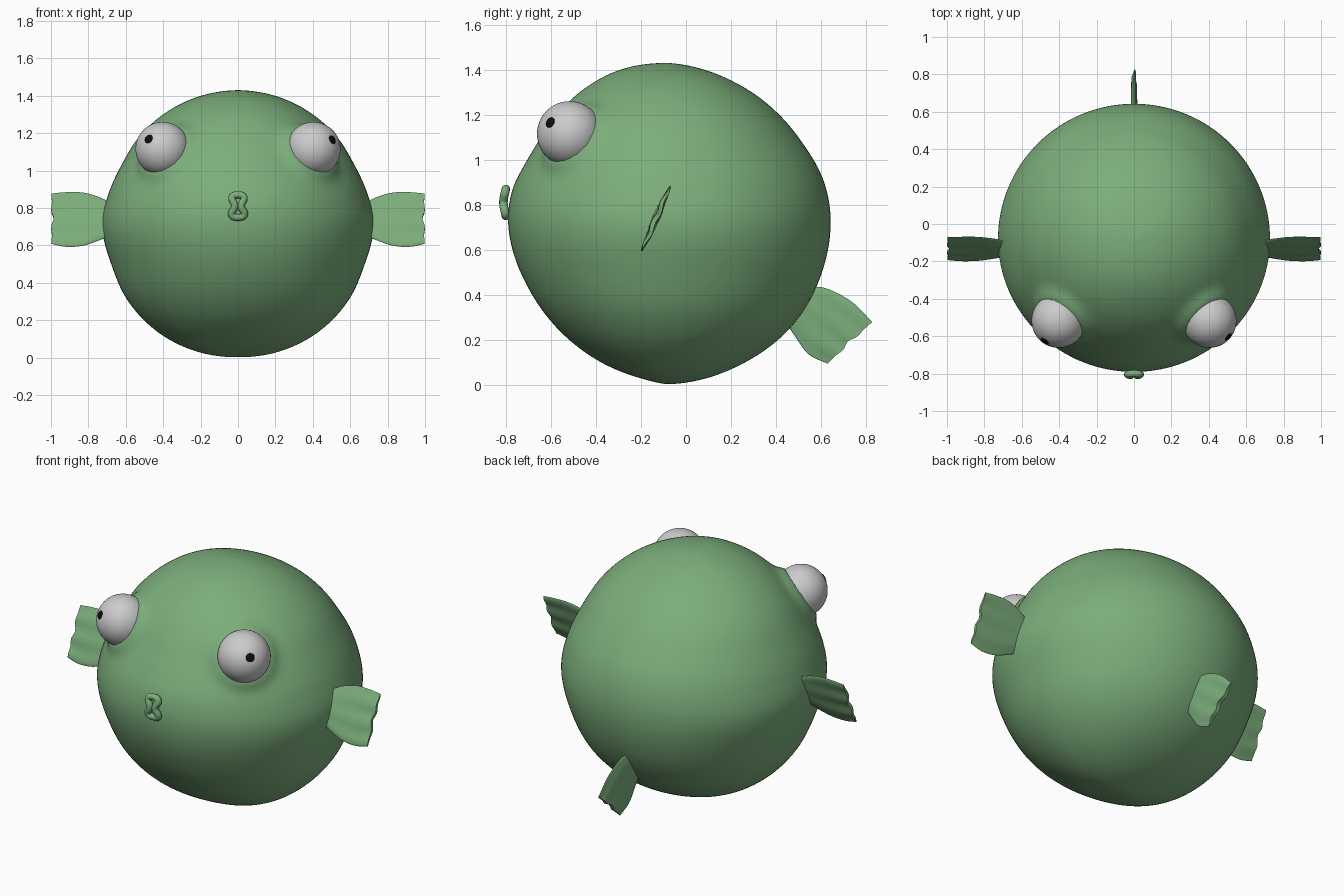
import bpy, bmesh, math
from mathutils import Vector, Matrix

if "Cube" in bpy.data.objects:
    bpy.data.objects.remove(bpy.data.objects["Cube"])

def material(name, rgb):
    m = bpy.data.materials.new(name)
    m.diffuse_color = (*rgb, 1)
    m.use_nodes = True
    m.node_tree.nodes["Principled BSDF"].inputs["Base Color"].default_value = m.diffuse_color
    return m

GREEN = material("green", (0.2, 0.42, 0.2))
BLACK = material("black", (0.004, 0.004, 0.004))

def add(name, bm, mat=None, angle=60):
    bmesh.ops.recalc_face_normals(bm, faces=bm.faces)
    me = bpy.data.meshes.new(name)
    bm.to_mesh(me)
    bm.free()
    ob = bpy.data.objects.new(name, me)
    bpy.context.collection.objects.link(ob)
    if mat:
        me.materials.append(mat)
    bpy.ops.object.select_all(action='DESELECT')
    ob.select_set(True)
    bpy.context.view_layer.objects.active = ob
    bpy.ops.object.shade_smooth_by_angle(angle=math.radians(angle))
    return ob

def smooth(table, x):
    """Cubic interpolation through (x, value) pairs."""
    n = len(table)
    def slope(i):
        a, b = table[max(i - 1, 0)], table[min(i + 1, n - 1)]
        return (b[1] - a[1]) / (b[0] - a[0])
    i = max(j for j in range(n - 1) if j == 0 or table[j][0] <= x)
    (x0, p0), (x1, p1) = table[i], table[i + 1]
    h = x1 - x0
    t = (x - x0) / h
    return (p0 * (2*t**3 - 3*t*t + 1) + slope(i) * h * (t**3 - 2*t*t + t)
            + p1 * (3*t*t - 2*t**3) + slope(i + 1) * h * (t**3 - t*t))

# Body: a ball whose radius follows the front, back and side outlines
C = Vector((0, -0.08, 0.715))
FRONT = [(0, .715), (17, .717), (30, .708), (58, .683), (67, .689), (78, .708),
         (90, .71), (116, .682), (140, .677), (166, .692), (180, .712)]
BACK = [(0, .715), (27, .695), (57, .696), (74, .717), (87, .723), (108, .717),
        (128, .714), (153, .704), (180, .712)]
SIDE = [(0, .715), (27, .711), (50, .704), (63, .698), (77, .711), (90, .727),
        (108, .711), (124, .718), (143, .72), (162, .717), (180, .712)]
EYE = Vector((0.403, -0.517, 1.115))

bm = bmesh.new()
bmesh.ops.create_uvsphere(bm, u_segments=128, v_segments=96, radius=1)
eye_dir = (EYE - C).normalized()
for v in bm.verts:
    d = v.co.normalized()
    phi = math.degrees(math.acos(max(-1, min(1, d.z))))
    flat = d.x**2 + d.y**2
    w = d.x**2 / flat if flat > 1e-9 else 0
    r = w * smooth(SIDE, phi) + (1 - w) * smooth(FRONT if d.y < 0 else BACK, phi)
    # raised rim round each eye
    a = Vector((abs(d.x), d.y, d.z)).angle(eye_dir)
    r += 0.034 * math.exp(-((a - 0.185) / 0.07)**2)
    v.co = C + d * r
add("body", bm, GREEN)

# Eyes and pupils
for side, s, look in (("left", -1, (-.072, -.105, .052)), ("right", 1, (.10, -.085, .05))):
    c = Vector((s * EYE.x, EYE.y, EYE.z))
    bm = bmesh.new()
    bmesh.ops.create_uvsphere(bm, u_segments=48, v_segments=32, radius=0.145,
                              matrix=Matrix.Translation(c))
    add(side + "_eye", bm)
    look = Vector(look).normalized()
    bm = bmesh.new()
    bmesh.ops.create_uvsphere(
        bm, u_segments=24, v_segments=12, radius=0.025,
        matrix=Matrix.Translation(c + look * 0.142)
        @ look.to_track_quat('Z', 'Y').to_matrix().to_4x4()
        @ Matrix.Diagonal((1, 1, 0.3, 1)))
    add(side + "_pupil", bm, BLACK)

# Lips: a pinched closed tube
cu = bpy.data.curves.new("lips", 'CURVE')
cu.dimensions = '3D'
cu.bevel_depth = 0.019
cu.bevel_resolution = 4
cu.resolution_u = 8
half = [(0, .870, -.800), (.031, .860, -.803), (.017, .81, -.811),
        (.033, .762, -.803), (0, .750, -.800)]
loop = half + [(-x, z, y) for x, z, y in half[-2:0:-1]]
sp = cu.splines.new('BEZIER')
sp.bezier_points.add(len(loop) - 1)
for p, (x, z, y) in zip(sp.bezier_points, loop):
    p.co = (x, y, z)
    p.handle_left_type = p.handle_right_type = 'AUTO'
sp.use_cyclic_u = True
cu.materials.append(GREEN)
lips = bpy.data.objects.new("lips", cu)
bpy.context.collection.objects.link(lips)

def fin(name, stations, normal, thick, mirror=1):
    """Loft thin lens sections between paired edge points, root to tip."""
    nu, n = 18, 48
    normal = Vector(normal).normalized()
    k = len(stations) - 1
    tops = [(i / k, Vector(a)) for i, (a, b) in enumerate(stations)]
    bots = [(i / k, Vector(b)) for i, (a, b) in enumerate(stations)]
    along = (tops[-1][1] + bots[-1][1] - tops[0][1] - bots[0][1]).normalized()
    bm = bmesh.new()
    rings = []
    for j in range(nu + 1):
        u = j / nu
        a, b = smooth(tops, u), smooth(bots, u)
        ring = []
        for i in range(n):
            ang = 2 * math.pi * i / n
            v = math.cos(ang)
            co = (a + b) / 2 + (a - b) / 2 * v
            co += normal * (thick * (1 - 0.45 * u) * math.sin(ang)
                            + 0.004 * u * math.sin(9 * v))
            # scalloped outer edge
            co += along * 0.009 * u**4 * (math.cos(3 * math.pi * v) * v * v
                                          - math.cos(9 * v) * 0.7 + abs(v) - 1)
            co.x *= mirror
            ring.append(bm.verts.new(co))
        rings.append(ring)
    for p, q in zip(rings, rings[1:]):
        for i in range(n):
            bm.faces.new((p[i], p[(i + 1) % n], q[(i + 1) % n], q[i]))
    for r in (rings[0], rings[-1]):
        for i in range(n // 2):
            f = [r[i], r[i + 1], r[(n - i - 1) % n], r[(n - i) % n]]
            bm.faces.new(list(dict.fromkeys(f)))
    add(name, bm, GREEN, 50)

# Side fins, tilted so the top leans back
def edge(x, up, down):
    return ((x, -.133 + .43 * up, .74 + up), (x, -.133 - .43 * down, .74 - down))

side_stations = [edge(.66, .075, .075), edge(.74, .118, .112),
                 edge(.83, .143, .142), edge(.92, .145, .148), edge(1.0, .138, .133)]
for side, s in (("left", -1), ("right", 1)):
    fin(side + "_fin", side_stations, (0, .916, -.40), 0.018, s)

# Tail fin, low at the back
fin("tail_fin", [((0, .50, .43), (0, .42, .31)), ((0, .61, .432), (0, .485, .215)),
                 ((0, .735, .37), (0, .545, .135)), ((0, .83, .277), (0, .632, .092))],
    (1, 0, 0), 0.022)
